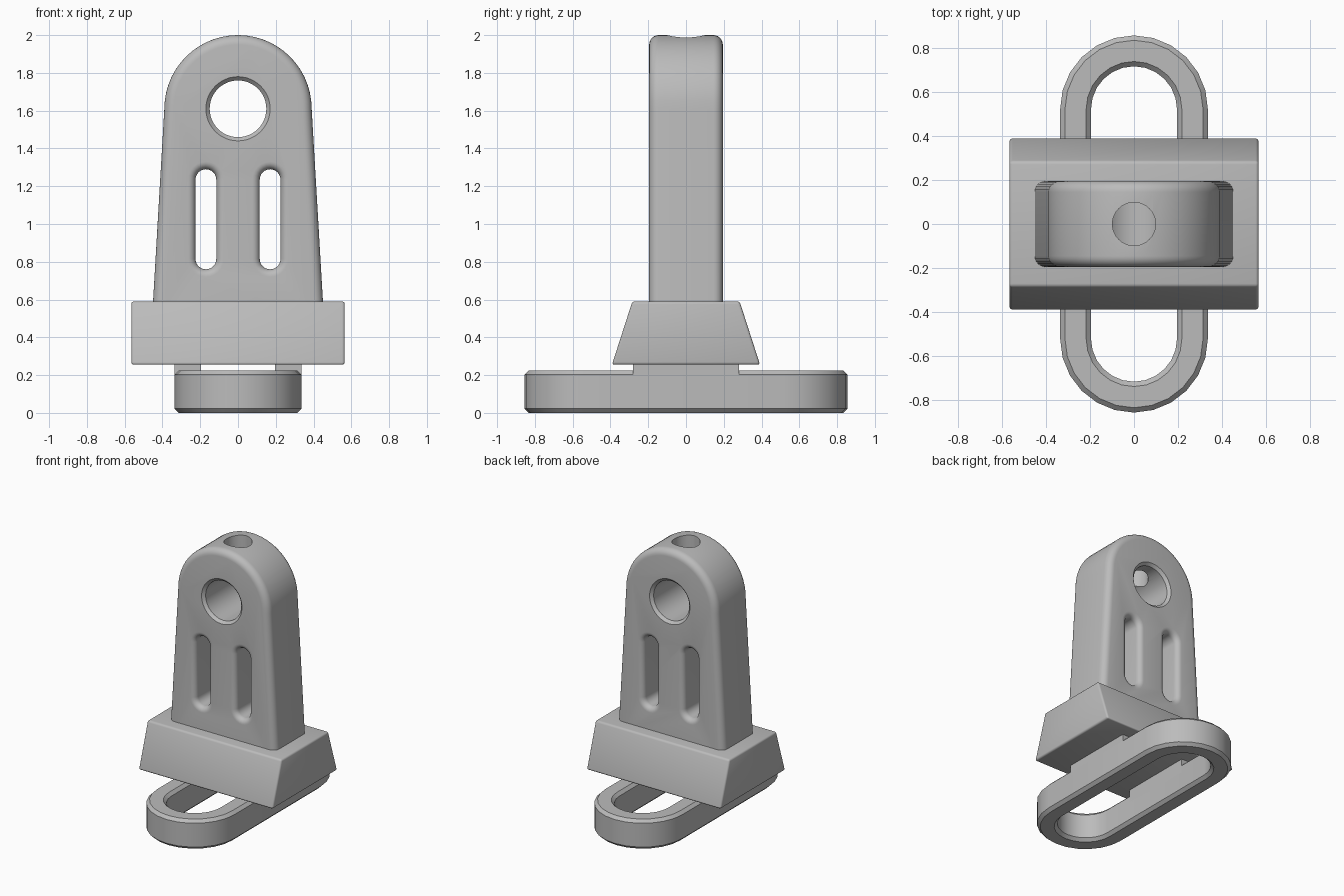
import bpy, bmesh
from math import sin, cos, pi, radians

if "Cube" in bpy.data.objects:
    bpy.data.objects.remove(bpy.data.objects["Cube"])

grey = bpy.data.materials.new("plain grey")
grey.use_nodes = True
grey.diffuse_color = (0.5, 0.5, 0.5, 1)
grey.node_tree.nodes["Principled BSDF"].inputs["Base Color"].default_value = (0.5, 0.5, 0.5, 1)


def loft(name, rings, upright=False, closed=False):
    """Skin a list of (outline, depth); depth runs along z, or along y if upright."""
    bm = bmesh.new()
    loops = [[bm.verts.new((u, d, v) if upright else (u, v, d)) for u, v in pts]
             for pts, d in rings]
    pairs = list(zip(loops, loops[1:]))
    if closed:
        pairs.append((loops[-1], loops[0]))
    else:
        bm.faces.new(loops[0])
        bm.faces.new(loops[-1])
    for a, b in pairs:
        n = len(a)
        for i in range(n):
            j = (i + 1) % n
            bm.faces.new((a[i], a[j], b[j], b[i]))
    bmesh.ops.recalc_face_normals(bm, faces=bm.faces)
    mesh = bpy.data.meshes.new(name)
    bm.to_mesh(mesh)
    bm.free()
    mesh.materials.append(grey)
    obj = bpy.data.objects.new(name, mesh)
    bpy.context.collection.objects.link(obj)
    return obj


def stadium(w, length, cx=0, cy=0, n=12):
    """Rounded slot outline, half width w and half length along the second axis."""
    s = length - w
    top = [(cx + w * cos(pi * i / n), cy + s + w * sin(pi * i / n)) for i in range(n + 1)]
    return top + [(2 * cx - x, 2 * cy - y) for x, y in top]


def circle(r, n=48):
    return [(r * cos(2 * pi * i / n), r * sin(2 * pi * i / n)) for i in range(n)]


def activate(obj):
    bpy.ops.object.select_all(action='DESELECT')
    obj.select_set(True)
    bpy.context.view_layer.objects.active = obj


def smooth(obj, angle=30):
    activate(obj)
    bpy.ops.object.shade_smooth_by_angle(angle=radians(angle))


def apply_modifier(obj, mod):
    activate(obj)
    bpy.ops.object.modifier_apply(modifier=mod.name)


def cut(obj, cutter):
    mod = obj.modifiers.new("cut", 'BOOLEAN')
    mod.operation, mod.solver, mod.object = 'DIFFERENCE', 'EXACT', cutter
    apply_modifier(obj, mod)
    bpy.data.objects.remove(cutter)


DEPTH = 0.195        # half thickness of the post
EYE = 1.61           # height of the pin hole


def fillet(f, steps=6):
    """Symmetric (depth, inset) pairs for a rounded front and back edge."""
    half = [(DEPTH - f + f * sin(t), f * (1 - cos(t)))
            for t in [pi / 2 * i / steps for i in range(steps + 1)]]
    return [(-d, o) for d, o in reversed(half)] + half


def arch(inset):
    """Tapered post outline with a round top."""
    r = 0.39 - inset
    arc = [(r * cos(pi * i / 28), EYE + r * sin(pi * i / 28)) for i in range(29)]
    return [(0.455 - inset, 0.5)] + arc + [(inset - 0.455, 0.5)]


# Post with rounded edges
post = loft("post", [(arch(o), d) for d, o in fillet(0.05)], upright=True)

# Two through slots with flared rims
for x in (-0.17, 0.17):
    prof = fillet(0.04)
    prof = [(-0.3, 0.04)] + prof + [(0.3, 0.04)]
    cut(post, loft("slot_cutter", [(stadium(0.055 + o, 0.265 + o, x, 1.025), d)
                                   for d, o in prof], upright=True))

# Chamfered pin hole
pin = [(-0.3, 0.17), (-DEPTH, 0.17), (0.02 - DEPTH, 0.15),
       (DEPTH - 0.02, 0.15), (DEPTH, 0.17), (0.3, 0.17)]
cut(post, loft("pin_cutter", [([(u, v + EYE) for u, v in circle(r)], d)
                              for d, r in pin], upright=True))

# Vertical hole from the crown into the pin hole
cut(post, loft("crown_cutter", [(circle(0.098), EYE), (circle(0.098), 2.2)]))
smooth(post)


def rect(x0, x1, y):
    return [(x0, -y), (x1, -y), (x1, y), (x0, y)]


# Wedge-sided base block
base = loft("base_block", [(rect(-0.565, 0.565, 0.392), 0.255),
                           (rect(-0.565, 0.565, 0.284), 0.59)])
bevel = base.modifiers.new("soft edges", 'BEVEL')
bevel.width, bevel.segments = 0.014, 3
apply_modifier(base, bevel)
smooth(base, 40)

# Oblong foot ring with chamfered edges
C, H = 0.022, 0.225
W, L, IW, IL = 0.335, 0.855, 0.195, 0.715
section = [(W - C, L - C, 0), (W, L, C), (W, L, H - C), (W - C, L - C, H),
           (IW + C, IL + C, H), (IW, IL, H - C), (IW, IL, C), (IW + C, IL + C, 0)]
ring = loft("foot_ring", [(stadium(w, l), z) for w, l, z in section], closed=True)
smooth(ring)

# Rails joining the ring to the base
for side, name in ((1, "left_rail"), (-1, "right_rail")):
    outline = rect(side * IW, side * W, 0.28)
    loft(name, [(outline, 0.15), (outline, 0.27)])
